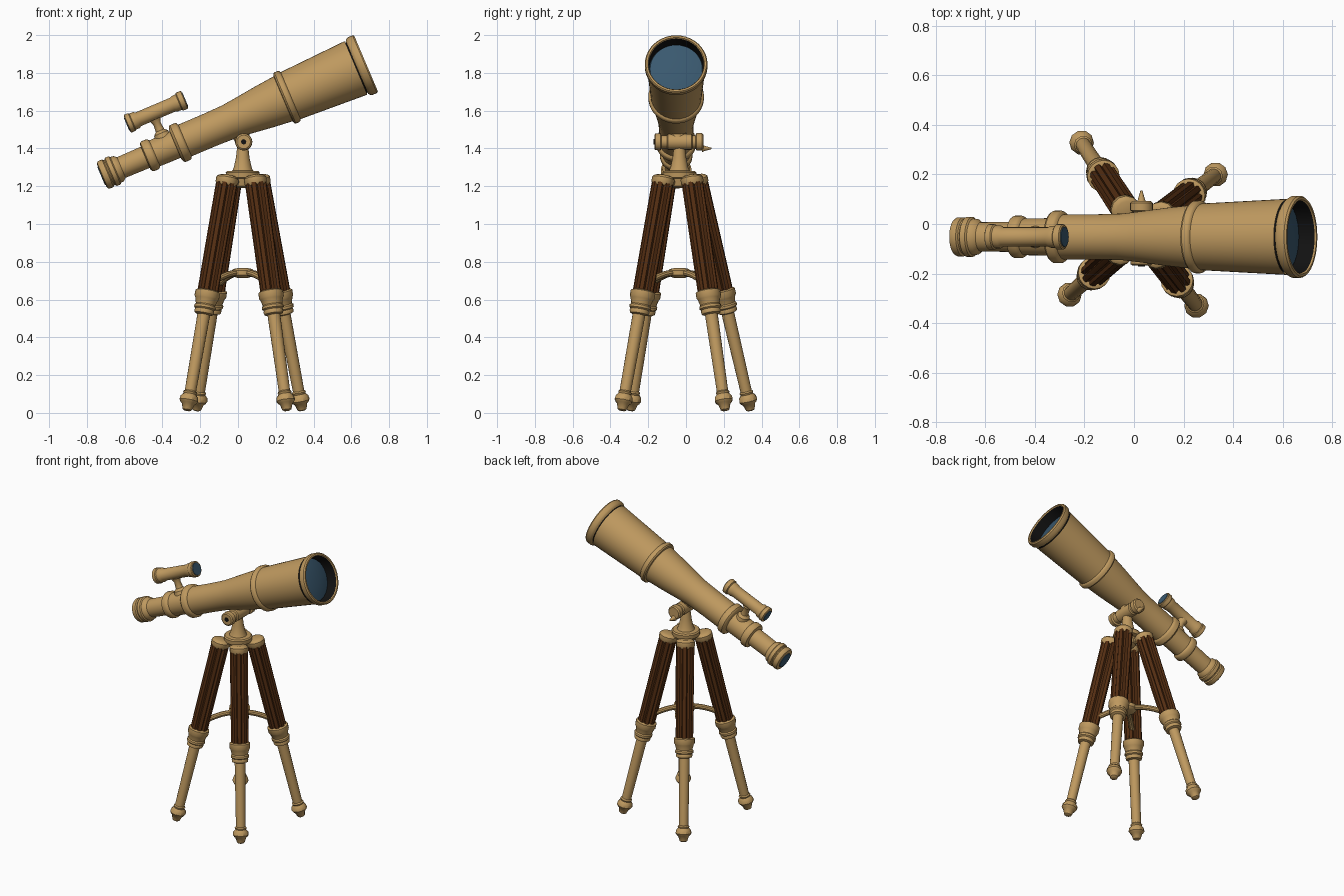
import bpy, math
from mathutils import Vector

if "Cube" in bpy.data.objects:
    bpy.data.objects.remove(bpy.data.objects["Cube"])


def mat(name, rgb):
    m = bpy.data.materials.new(name)
    m.diffuse_color = (*rgb, 1)
    m.use_nodes = True
    m.node_tree.nodes["Principled BSDF"].inputs["Base Color"].default_value = m.diffuse_color
    return m


BRASS = mat("brass", (0.52, 0.32, 0.115))
WOOD = mat("dark_wood", (0.088, 0.027, 0.006))
GLASS = mat("blue_glass", (0.042, 0.10, 0.16))
BLACK = mat("black_lining", (0.006, 0.006, 0.006))


def finish(name, me, m, angle=35):
    me.materials.clear()
    me.materials.append(m)
    me.shade_smooth()
    me.set_sharp_from_angle(angle=math.radians(angle))
    ob = bpy.data.objects.new(name, me)
    bpy.context.collection.objects.link(ob)
    return ob


def lathe(name, prof, origin, direction, m, n=32, flute=0.0):
    """Turn (distance, radius) points about an axis; flute cuts every fourth side inward."""
    origin, w = Vector(origin), Vector(direction).normalized()
    ref = Vector((0, 1, 0)) if abs(w.y) < 0.9 else Vector((0, 0, 1))
    u = ref.cross(w).normalized()
    v = w.cross(u)
    vs, fs = [], []
    for d, r in prof:
        for i in range(n):
            a = 2 * math.pi * i / n
            k = r - (flute if i % 4 == 3 else 0)
            vs.append(origin + w * d + u * (k * math.cos(a)) + v * (k * math.sin(a)))
    for j in range(len(prof) - 1):
        for i in range(n):
            i2 = (i + 1) % n
            fs.append((j * n + i, j * n + i2, (j + 1) * n + i2, (j + 1) * n + i))
    if prof[0][1] > 0 and prof[0][0] < prof[-1][0]:
        fs.append(tuple(reversed(range(n))))
    if prof[-1][0] > prof[0][0]:
        fs.append(tuple(range((len(prof) - 1) * n, len(prof) * n)))
    me = bpy.data.meshes.new(name)
    me.from_pydata([tuple(p) for p in vs], [], fs)
    return finish(name, me, m)


def rod(name, pts, radius, m):
    """Smooth round bar through points."""
    cu = bpy.data.curves.new(name + "_path", 'CURVE')
    cu.dimensions = '3D'
    cu.bevel_depth, cu.bevel_resolution, cu.resolution_u = radius, 3, 5
    cu.use_fill_caps = True
    sp = cu.splines.new('BEZIER')
    sp.bezier_points.add(len(pts) - 1)
    for bp, p in zip(sp.bezier_points, pts):
        bp.co = p
        bp.handle_left_type = bp.handle_right_type = 'AUTO'
    tmp = bpy.data.objects.new(name + "_tmp", cu)
    bpy.context.collection.objects.link(tmp)
    me = bpy.data.meshes.new_from_object(tmp.evaluated_get(bpy.context.evaluated_depsgraph_get()))
    bpy.data.objects.remove(tmp)
    return finish(name, me, m)


# ---- telescope tube, tilted 23 degrees
A = math.radians(23)
AX = Vector((math.cos(A), 0, math.sin(A)))
UP = Vector((-math.sin(A), 0, math.cos(A)))
P0 = Vector((-0.71, -0.052, 1.26))

lathe("eyepiece", [(-.012, .062), (-.008, .074), (.0, .079), (.022, .079), (.028, .072), (.034, .072),
                   (.04, .081), (.062, .081), (.068, .074), (.085, .072), (.1, .059), (.25, .061)],
      P0, AX, BRASS)
lathe("eyepiece_glass", [(-.016, .052), (-.005, .054)], P0, AX, GLASS)
lathe("draw_tube", [(.238, .07), (.244, .082), (.252, .086), (.278, .086), (.286, .082), (.292, .074), (.43, .076)],
      P0, AX, BRASS)
lathe("main_tube", [(.41, .085), (.416, .1), (.424, .106), (.452, .106), (.46, .102), (.466, .091), (.60, .091),
                    (.72, .094), (.80, .103), (.92, .118), (1.05, .131)], P0, AX, BRASS, 40)
lathe("dew_shield", [(1.03, .125), (1.034, .141), (1.042, .147), (1.062, .147), (1.07, .142), (1.074, .135),
                     (1.45, .154)], P0, AX, BRASS, 40)
# open front rim with black lining and recessed glass
rim = lathe("front_rim", [(1.5, .146), (1.508, .15), (1.508, .16), (1.5, .166), (1.472, .166), (1.462, .16),
                          (1.455, .152)][::-1], P0, AX, BRASS, 40)
import bmesh
for ob in (rim, bpy.data.objects["dew_shield"]):
    bm = bmesh.new()
    bm.from_mesh(ob.data)
    bmesh.ops.delete(bm, geom=[f for f in bm.faces if len(f.verts) > 4], context='FACES_ONLY')
    bm.to_mesh(ob.data)
    bm.free()
lathe("rim_lining", [(1.502, .146), (1.42, .143)], P0, AX, BLACK, 40)
lathe("front_lens", [(1.42, .144), (1.436, .138), (1.444, .10), (1.449, .05), (1.45, .01)], P0, AX, GLASS, 40)

# ---- finder scope above the draw tube
F0 = P0 + UP * 0.2
lathe("finder_scope", [(.218, .044), (.222, .051), (.245, .051), (.25, .046), (.272, .046), (.282, .039),
                       (.48, .039), (.492, .044), (.515, .044), (.52, .051), (.546, .051), (.55, .046)],
      F0, AX, BRASS, 24)
lathe("finder_front_lens", [(.545, .042), (.553, .040)], F0, AX, GLASS, 24)
lathe("finder_eye_lens", [(.215, .036), (.222, .036)], F0, AX, GLASS, 24)
lathe("finder_bracket", [(.06, .045), (.085, .04), (.1, .024), (.14, .02), (.165, .032)],
      P0 + AX * .365, UP, BRASS, 16)

# ---- mount: base plate, cone post, cross barrel
C = Vector((0.025, -0.035, 0))
Z = Vector((0, 0, 1))
lathe("mount_base", [(1.19, .035), (1.2, .05), (1.24, .06), (1.245, .088), (1.272, .09), (1.28, .083),
                     (1.282, .055), (1.30, .047), (1.35, .036), (1.42, .028)], C, Z, BRASS, 24)
H = Vector((0.03, 0, 1.435))
Y = Vector((0, 1, 0))
lathe("cross_barrel", [(-.168, .036), (-.162, .044), (-.135, .046), (-.13, .034), (-.1, .034), (-.095, .042),
                       (.03, .042), (.035, .034), (.05, .034), (.055, .046), (.085, .046), (.092, .038)],
      H, Y, BRASS, 20)
lathe("barrel_screw", [(-.171, .014), (-.166, .014)], H, Y, BLACK, 12)
lathe("lock_screw", [(.085, .02), (.1, .014), (.135, .004)], H + Vector((0, 0, -.035)), Y, BRASS, 10)
lathe("tube_saddle", [(.01, .04), (.04, .046), (.1, .07)], H + Vector((0, -.045, 0)), UP, BRASS, 20)

# ---- four splayed legs and their braces
feet = [(-.22, .342), (.34, .208), (-.27, -.294), (.26, -.34)]
for i, (fx, fy) in enumerate(feet, 1):
    foot = Vector((fx, fy, 0.012))
    out = Vector((fx, fy, 0)) - C
    out.normalize()
    top = C + out * .105 + Z * 1.25
    axis = foot - top
    L = axis.length
    lathe(f"leg_cap_{i}", [(-.006, .04), (.0, .054), (.008, .06), (.034, .06), (.05, .05)], top, axis, BRASS, 12)
    rod(f"leg_hinge_{i}", [C + Z * 1.225, top - Z * .025], .026, BRASS)
    lathe(f"wood_leg_{i}", [(.035, .057), (.635, .055)], top, axis, WOOD, 32, .013)
    lathe(f"leg_ferrule_{i}", [(.618, .055), (.624, .066), (.655, .066), (.664, .06), (.695, .052), (.702, .058),
                               (.715, .058), (.722, .05), (.73, .053), (.744, .05), (.75, .034)],
          top, axis, BRASS, 16)
    lathe(f"lower_leg_{i}", [(.74, .034), (L - .08, .03)], top, axis, BRASS, 16)
    lathe(f"foot_{i}", [(L - .108, .03), (L - .1, .038), (L - .09, .034), (L - .075, .047), (L - .055, .05),
                        (L - .042, .042), (L - .036, .034), (L - .005, .024), (L, .016)], top, axis, BRASS, 10)
    # brace bar curving down to the leg
    rod(f"brace_{i}", [C + Z * .742, C + out * .075 + Z * .738, C + out * .15 + Z * .718,
                       C + out * .225 + Z * .685], .017, BRASS)
lathe("brace_hub", [(.715, .03), (.722, .05), (.73, .058), (.755, .058), (.762, .05), (.766, .03)], C, Z, BRASS, 20)
